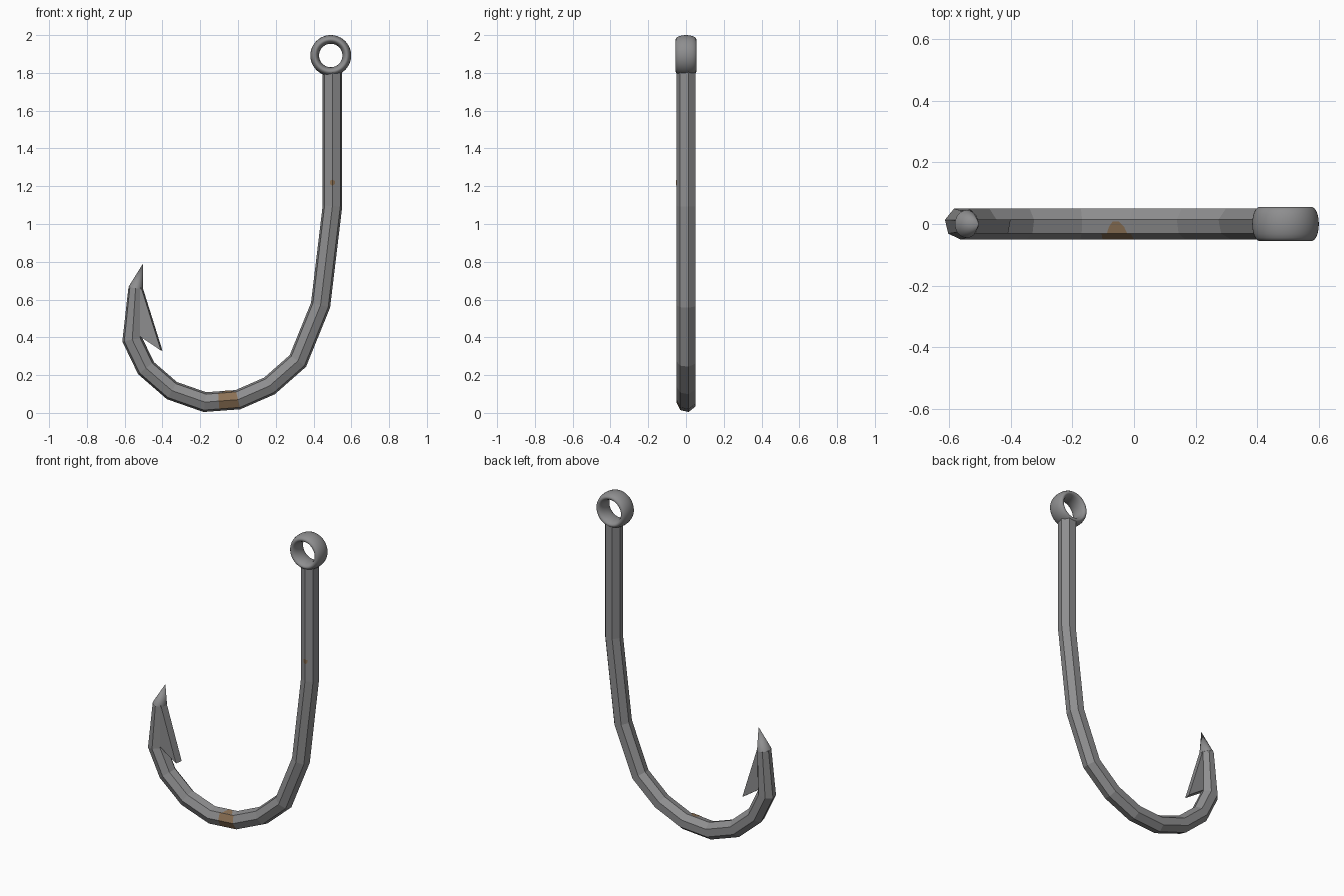
import bpy, bmesh, math
from mathutils import Vector

if "Cube" in bpy.data.objects:
    bpy.data.objects.remove(bpy.data.objects["Cube"])


def mat(name, col):
    m = bpy.data.materials.new(name)
    m.diffuse_color = (*col, 1)
    m.use_nodes = True
    m.node_tree.nodes["Principled BSDF"].inputs["Base Color"].default_value = m.diffuse_color
    return m


STEEL = mat("grey steel", (0.27, 0.27, 0.275))
RUST = mat("brown rust", (0.26, 0.165, 0.09))


def make(name, verts, faces, mats=(STEEL,)):
    me = bpy.data.meshes.new(name)
    me.from_pydata([tuple(v) for v in verts], [], faces)
    for m in mats:
        me.materials.append(m)
    bm = bmesh.new()
    bm.from_mesh(me)
    bmesh.ops.recalc_face_normals(bm, faces=bm.faces)
    bm.to_mesh(me)
    bm.free()
    ob = bpy.data.objects.new(name, me)
    bpy.context.collection.objects.link(ob)
    return ob


# Shank: heptagon swept along a mitred centre line (x, z)
N, R = 7, 0.053
RUST_SEG = 5  # segment between the two added/bottom points
path = [(.5, 1.81), (.5, 1.095), (.437, .57), (.317, .275), (.167, .143), (0, .07),
        (-.102, .0625), (-.175, .057), (-.35, .118), (-.487, .237), (-.56, .388), (-.542, .662)]
path = [Vector(p) for p in path]
rings = []
for i, p in enumerate(path):
    a = (path[i] - path[i - 1]).normalized() if i else None
    b = (path[i + 1] - path[i]).normalized() if i < len(path) - 1 else None
    a, b = a or b, b or a
    t = (a + b).normalized()
    n = Vector((t.y, -t.x)) * -1          # away from the inside of the bend
    k = R / max(t.dot(a), 0.5)
    last = i == len(path) - 1
    sx, sy = (0.74, 0.86) if last else (1, 1)
    ring = []
    for j in range(N):
        ang = 2 * math.pi * j / N
        q = p + n * math.sin(ang) * k * sx
        ring.append(Vector((q.x, -R * math.cos(ang) * sy + 0.002, q.y)))
    rings.append(ring)
verts = [v for r in rings for v in r]
faces = [(i * N + j, i * N + (j + 1) % N, (i + 1) * N + (j + 1) % N, (i + 1) * N + j)
         for i in range(len(path) - 1) for j in range(N)]
faces.append(tuple(range(N)))
shank = make("shank_and_bend", verts, faces, (STEEL, RUST))

# Rust band on the two front faces at the bottom of the bend
for j in (0, N - 1):
    shank.data.polygons[RUST_SEG * N + j].material_index = 1

# Rust arch: thin plate on the neighbouring inner (upward) face
r0, r1 = rings[RUST_SEG], rings[RUST_SEG + 1]
j0, j1 = max(((1, 2), (6, 5)), key=lambda c: r0[c[0]].z)
quad = (r0[j0], r1[j0], r1[j1], r0[j1])
nor = (quad[1] - quad[0]).cross(quad[3] - quad[0]).normalized()
nor = nor if nor.z > 0 else -nor
uv = [(.12, 0), (.82, 0), (.74, .5), (.6, .9), (.4, .9), (.22, .5)]
arch = [quad[0].lerp(quad[1], u).lerp(quad[3].lerp(quad[2], u), v) + nor * .002 for u, v in uv]
make("rust_arch", arch, [tuple(range(6))], (RUST,))
if bpy.data.objects["rust_arch"].data.polygons[0].normal.z < 0:
    bpy.data.objects["rust_arch"].data.flip_normals()

# Small rust spot folded over the front edge of the shank
slope = 0.02 / 0.0414
spot = [(0.5 + dx, -R + abs(dx) * slope, 1.22 + dz)
        for dx, dz in ((0, -.017), (.012, -.01), (.014, .008), (0, .015), (-.014, .008), (-.012, -.01))]
make("rust_spot", spot, [(0, 1, 2, 3), (3, 4, 5, 0)], (RUST,))
for p in bpy.data.objects["rust_spot"].data.polygons:
    if p.normal.y > 0:
        p.flip()

# Point: smooth cone from the tapered end ring
end = rings[-1]
c = sum(end, Vector()) / N
M = 20
base = [(c.x + .0385 * math.cos(2 * math.pi * i / M), .045 * math.sin(2 * math.pi * i / M),
         .66 - .006 * math.cos(2 * math.pi * i / M)) for i in range(M)]
point = make("point", base + [(-.503, 0, .79)],
             [(i, (i + 1) % M, M) for i in range(M)] + [tuple(range(M))])
for p in point.data.polygons:
    p.use_smooth = len(p.vertices) == 3

# Barb: wedge pulled from the inward face of the last segment
prof = [(-.505, .665), (-.40, .33), (-.516, .408), (-.53, .5), (-.52, .66)]
bv = [(x - (.008 if y < 0 and i < 3 else 0), y, z) for y in (-.031, .014) for i, (x, z) in enumerate(prof)]
bf = [tuple(range(5)), tuple(range(5, 10))] + [(i, (i + 1) % 5, (i + 1) % 5 + 5, i + 5) for i in range(5)]
make("barb", bv, bf)

# Eye: ring with an elliptical section, wide in y
A, B = 48, 20
ev, ef = [], []
for i in range(A):
    a = 2 * math.pi * i / A
    for j in range(B):
        b = 2 * math.pi * j / B
        r = .085 + .023 * math.cos(b)
        ev.append((.491 + r * math.cos(a), .055 * math.sin(b), 1.892 + r * math.sin(a)))
        ef.append((i * B + j, i * B + (j + 1) % B, (i + 1) % A * B + (j + 1) % B, (i + 1) % A * B + j))
eye = make("eye", ev, ef)
for p in eye.data.polygons:
    p.use_smooth = True
